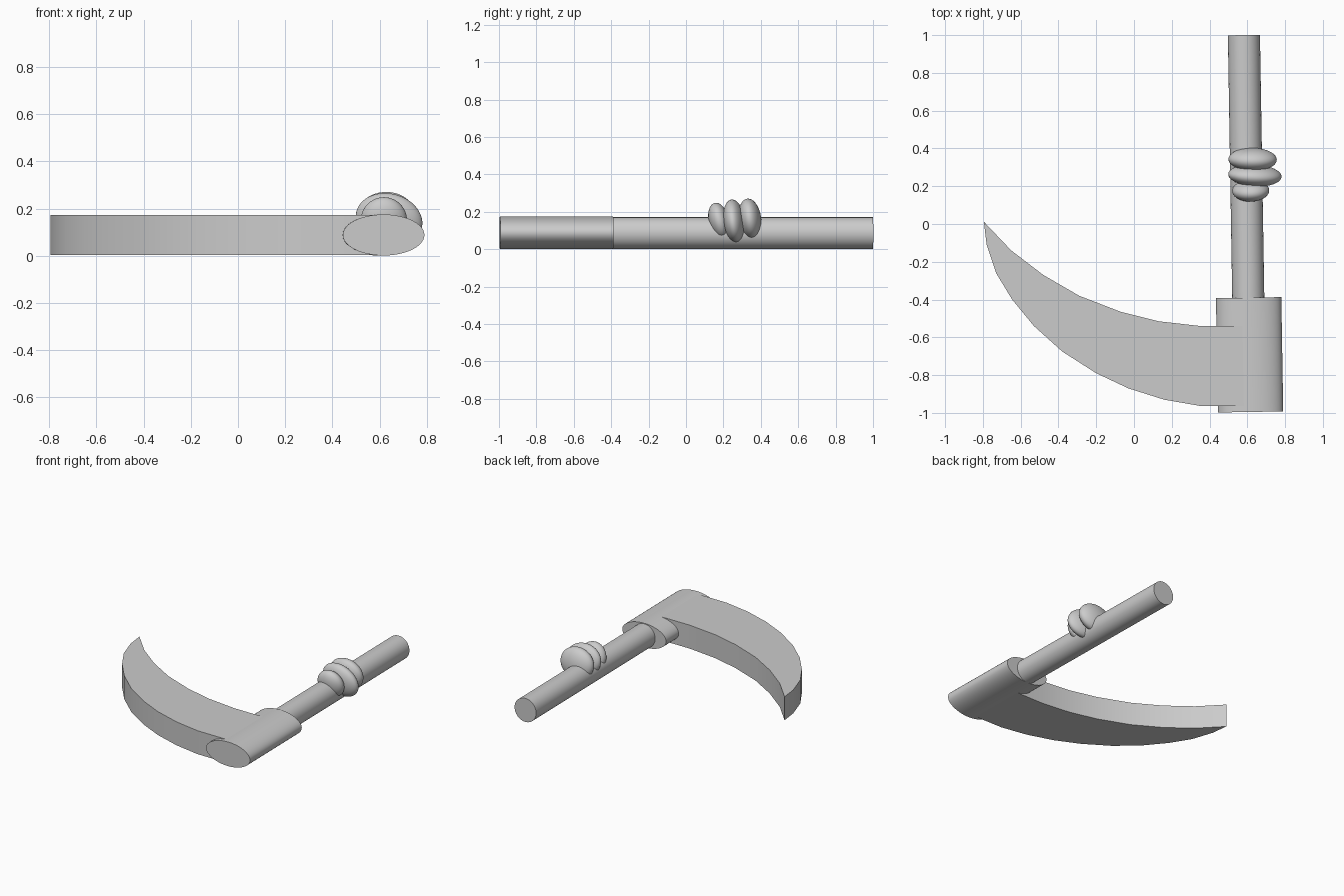
import bpy, bmesh, math
from mathutils import Vector

cube = bpy.data.objects.get("Cube")
if cube:
    bpy.data.objects.remove(cube, do_unlink=True)

grey = bpy.data.materials.new("plain_grey")
grey.use_nodes = True
grey.diffuse_color = (0.6, 0.6, 0.6, 1)
grey.node_tree.nodes["Principled BSDF"].inputs["Base Color"].default_value = (0.6, 0.6, 0.6, 1)


def finish(obj, name):
    obj.name = obj.data.name = name
    obj.data.materials.append(grey)
    bpy.ops.object.select_all(action='DESELECT')
    obj.select_set(True)
    bpy.context.view_layer.objects.active = obj
    bpy.ops.object.shade_smooth_by_angle(angle=math.radians(35))


def rod(name, start, end, half_width, half_height):
    """Elliptical cylinder between two points."""
    start, end = Vector(start), Vector(end)
    axis = end - start
    bpy.ops.mesh.primitive_cylinder_add(vertices=48, radius=1, depth=1, location=(start + end) / 2)
    obj = bpy.context.object
    # local z runs along the rod, local y stays upright
    obj.rotation_euler = (math.pi / 2, 0, math.atan2(axis.x, -axis.y))
    obj.scale = (half_width, half_height, axis.length)
    finish(obj, name)


def bead(name, centre, radii, tilt):
    """Flattened ball."""
    bpy.ops.mesh.primitive_uv_sphere_add(segments=40, ring_count=24, radius=1, location=centre)
    obj = bpy.context.object
    obj.scale = radii
    obj.rotation_euler = [math.radians(a) for a in tilt]
    finish(obj, name)


# Shaft and the wide oval socket at its front end
rod("handle", (0.582, 1.0, 0.086), (0.606, -0.45, 0.086), 0.085, 0.085)
rod("blade_socket", (0.607, -0.39, 0.088), (0.617, -0.995, 0.088), 0.173, 0.087)

# Three squashed knobs forming the grip
bead("grip_knob_back", (0.628, 0.342, 0.163), (0.128, 0.06, 0.108), (8, 0, -1))
bead("grip_knob_middle", (0.64, 0.257, 0.152), (0.143, 0.057, 0.112), (8, 14, -2))
bead("grip_knob_front", (0.618, 0.177, 0.15), (0.098, 0.055, 0.1), (14, 0, 1))

# Curved blade: flat outline extruded upward
inner = [(0.6, -0.54), (0.35, -0.54), (0.13, -0.515), (-0.07, -0.465),
         (-0.29, -0.38), (-0.48, -0.27), (-0.65, -0.14)]
outer = [(-0.795, 0.012), (-0.78, -0.11), (-0.73, -0.26), (-0.645, -0.4),
         (-0.53, -0.54), (-0.38, -0.675), (-0.2, -0.79), (-0.03, -0.87),
         (0.16, -0.93), (0.35, -0.963), (0.6, -0.965)]
bm = bmesh.new()
face = bm.faces.new([bm.verts.new((x, y, 0.004)) for x, y in inner + outer])
top = bmesh.ops.extrude_face_region(bm, geom=[face])["geom"]
bmesh.ops.translate(bm, vec=(0, 0, 0.169),
                    verts=[v for v in top if isinstance(v, bmesh.types.BMVert)])
bmesh.ops.recalc_face_normals(bm, faces=bm.faces)
mesh = bpy.data.meshes.new("blade")
bm.to_mesh(mesh)
bm.free()
blade = bpy.data.objects.new("blade", mesh)
bpy.context.collection.objects.link(blade)
finish(blade, "blade")
